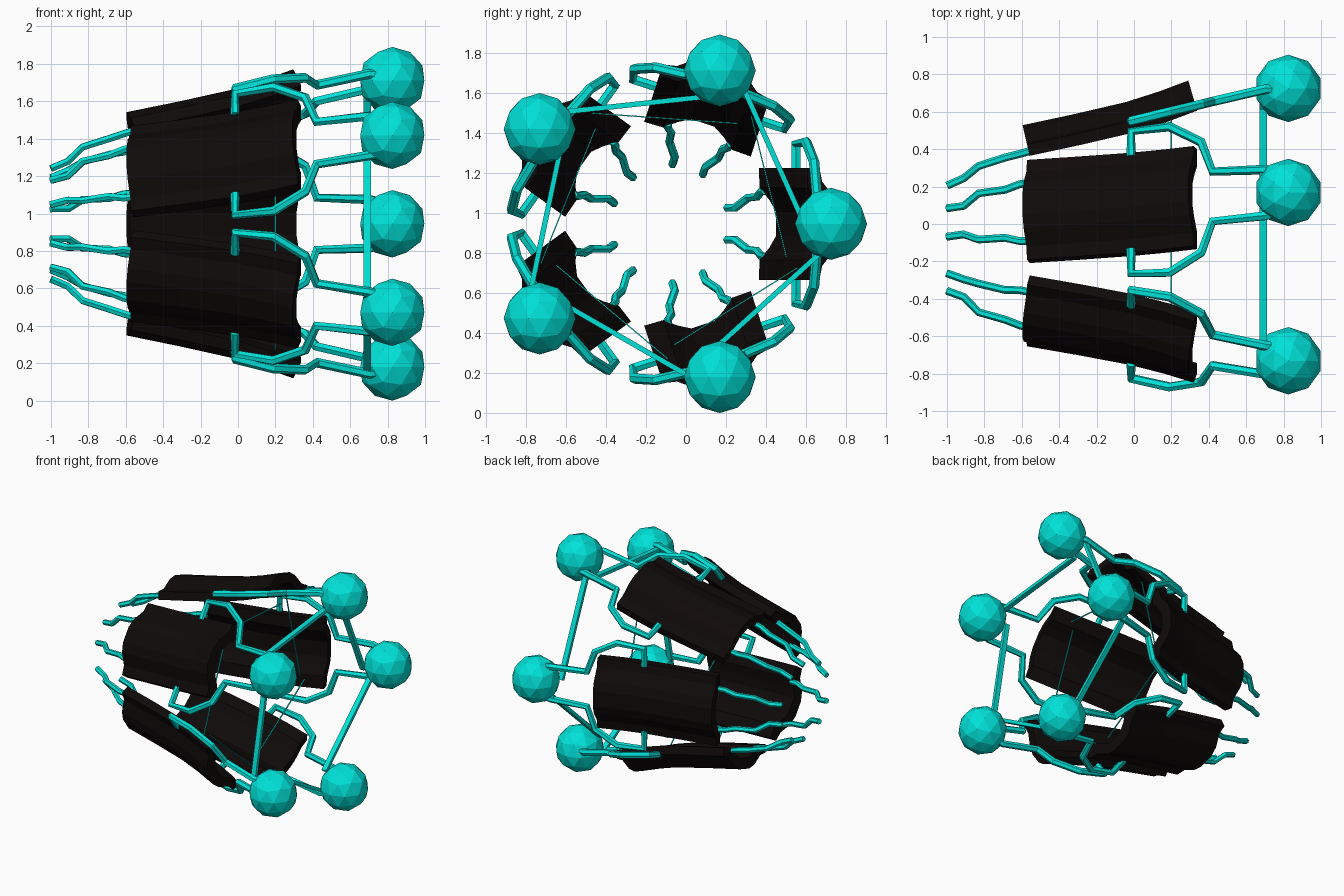
import bpy, bmesh, math
from mathutils import Vector

if "Cube" in bpy.data.objects:
    bpy.data.objects.remove(bpy.data.objects["Cube"])

CY, CZ = -0.08, 0.945          # axis of the five-fold ring


def material(name, rgb):
    m = bpy.data.materials.new(name)
    m.diffuse_color = (*rgb, 1)
    m.use_nodes = True
    m.node_tree.nodes["Principled BSDF"].inputs["Base Color"].default_value = m.diffuse_color
    return m


TEAL = material("teal", (0.0, 0.76, 0.69))
BLACK = material("black", (0.005, 0.003, 0.003))


def place(a, x, r, t):
    """Axial, radial and tangential position to world space."""
    return Vector((x, CY + r * math.cos(a) - t * math.sin(a),
                   CZ + r * math.sin(a) + t * math.cos(a)))


def tube(name, points, radius):
    cu = bpy.data.curves.new(name, 'CURVE')
    cu.dimensions = '3D'
    cu.bevel_depth = radius
    cu.bevel_resolution = 1
    cu.use_fill_caps = True
    sp = cu.splines.new('POLY')
    sp.points.add(len(points) - 1)
    for p, co in zip(sp.points, points):
        p.co = (*co, 1)
    sp.use_smooth = False
    cu.materials.append(TEAL)
    ob = bpy.data.objects.new(name, cu)
    bpy.context.collection.objects.link(ob)


def mesh_object(name, bm, mat):
    bmesh.ops.recalc_face_normals(bm, faces=bm.faces)
    me = bpy.data.meshes.new(name)
    bm.to_mesh(me)
    bm.free()
    me.materials.append(mat)
    ob = bpy.data.objects.new(name, me)
    bpy.context.collection.objects.link(ob)


def loft(name, rings, mat):
    bm = bmesh.new()
    loops = [[bm.verts.new(p) for p in ring] for ring in rings]
    n = len(loops[0])
    for A, B in zip(loops, loops[1:]):
        for i in range(n):
            j = (i + 1) % n
            bm.faces.new((A[i], A[j], B[j], B[i]))
    bm.faces.new(loops[0])
    bm.faces.new(loops[-1])
    mesh_object(name, bm, mat)


def strip(name, p, q, width, thick):
    """Flat bar between two points in a plane of constant x."""
    side = (q - p).cross(Vector((1, 0, 0))).normalized() * thick / 2
    ax = Vector((width / 2, 0, 0))
    loft(name, [[c + side + ax, c + side - ax, c - side - ax, c - side + ax]
                for c in (p, q)], TEAL)


# Panel cross-section (tangent, height): raised middle, hollow underside
outer = [(-.28, -.035), (-.21, -.02), (-.13, .045), (-.06, .07),
         (.06, .07), (.13, .045), (.21, -.02), (.28, -.035)]
inner = [(.28, -.098), (.18, -.095), (.12, -.045), (.06, -.01),
         (-.06, -.01), (-.12, -.045), (-.18, -.095), (-.28, -.098)]
profile = outer + inner
# Panel spine (x, radius, tilt in degrees)
spine = [(-.58, .54, 13), (-.30, .60, 13), (-.03, .663, 14), (.15, .72, 16), (.31, .78, 16)]
# Claw and bracket paths (x, radius, tangent)
claw = [(-1, .285, .08), (-.91, .325, .08), (-.83, .39, .13), (-.69, .435, .135),
        (-.61, .455, .16), (-.54, .475, .165)]
bracket = [(-.015, .63, .26), (-.015, .63, .40), (.19, .68, .41), (.36, .72, .31),
           (.42, .735, .14), (.70, .80, .13), (.78, .80, .11)]

for k in range(5):
    a = math.radians(72 * k)
    n = k + 1

    # Ball at the wide end
    bm = bmesh.new()
    bmesh.ops.create_icosphere(bm, subdivisions=2, radius=.18)
    bmesh.ops.translate(bm, verts=bm.verts, vec=place(a, .825, .805, 0))
    mesh_object(f"ball_{n}", bm, TEAL)

    # Curved black panel
    rings = []
    for x, r, tilt in spine:
        s, c = math.sin(math.radians(tilt)), math.cos(math.radians(tilt))
        rings.append([place(a, x - h * s, r + h * c, t) for t, h in profile])
    loft(f"panel_{n}", rings, BLACK)

    # Mirrored claws and brackets
    for side, sgn in (("left", -1), ("right", 1)):
        tube(f"claw_{n}_{side}", [place(a, x, r, t * sgn) for x, r, t in claw], .021)
        tube(f"bracket_{n}_{side}", [place(a, x, r, t * sgn) for x, r, t in bracket], .026)

    # Ring bar and thin inner brace to the next segment
    strip(f"ring_bar_{n}", place(a, .69, .68, -.02),
          place(a + math.radians(65), .69, .81, 0), .04, .026)
    strip(f"thin_brace_{n}", place(a - math.radians(16), .2, .605, 0),
          place(a + math.radians(55.5), .2, .70, 0), .008, .006)
